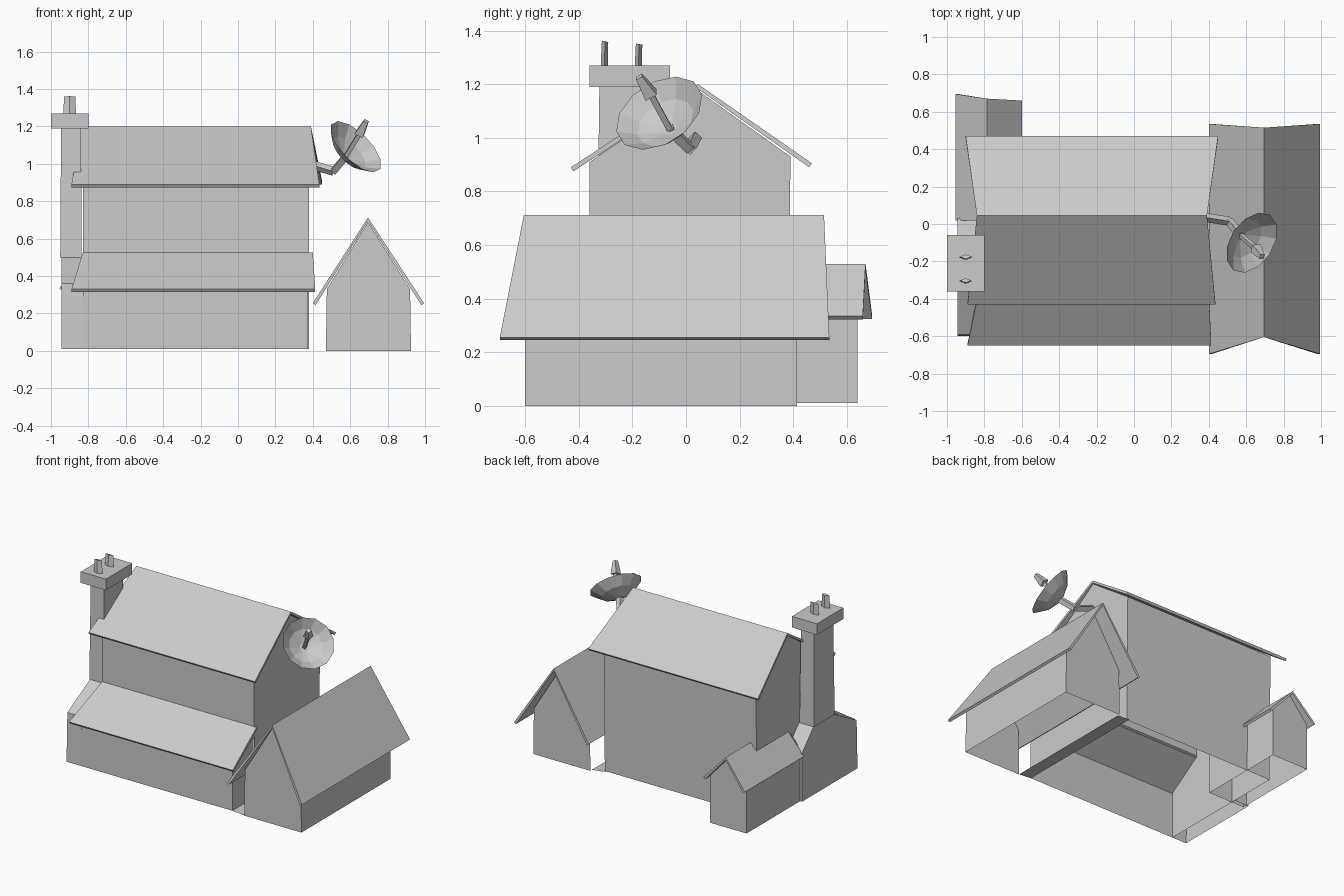
import bpy, bmesh, math
from mathutils import Vector

old = bpy.data.objects.get("Cube")
if old:
    bpy.data.objects.remove(old, do_unlink=True)

grey = bpy.data.materials.new("plain_grey")
grey.use_nodes = True
grey.diffuse_color = (0.6, 0.6, 0.6, 1)
grey.node_tree.nodes["Principled BSDF"].inputs["Base Color"].default_value = (0.6, 0.6, 0.6, 1)


def make(name, verts, faces, thick=0):
    """Flat-shaded mesh object, optionally thickened downward."""
    bm = bmesh.new()
    vs = [bm.verts.new(v) for v in verts]
    for f in faces:
        bm.faces.new([vs[i] for i in f])
    bmesh.ops.recalc_face_normals(bm, faces=bm.faces)
    bm.normal_update()
    if thick and sum(f.normal.z for f in bm.faces) < 0:
        bmesh.ops.reverse_faces(bm, faces=bm.faces)
    me = bpy.data.meshes.new(name)
    bm.to_mesh(me)
    bm.free()
    me.materials.append(grey)
    ob = bpy.data.objects.new(name, me)
    bpy.context.collection.objects.link(ob)
    if thick:
        mod = ob.modifiers.new("thickness", 'SOLIDIFY')
        mod.thickness = thick
        mod.offset = -1
    return ob


def shell(name, profile, start, end, axis, skip=()):
    """Extrude a profile along x or y, leaving out the skipped sides."""
    def place(p, t):
        return (t, p[0], p[1]) if axis == 'X' else (p[0], t, p[1])
    n = len(profile)
    verts = [place(p, t) for t in (start, end) for p in profile]
    faces = [list(range(n)), list(range(n, 2 * n))]
    for i in range(n):
        if i not in skip:
            j = (i + 1) % n
            faces.append([i, j, n + j, n + i])
    return make(name, verts, faces)


def gable_roof(name, eave_a, ridge, eave_b, thick=0.018):
    """Each argument is a pair of end points."""
    return make(name, [*eave_a, *ridge, *eave_b], [(0, 1, 3, 2), (2, 3, 5, 4)], thick)


def tapered(name, centre, size, top=1.0):
    """Box whose upper face is scaled by top."""
    x, y, z = centre
    verts = []
    for k, s in ((-0.5, 1), (0.5, top)):
        for a, b in ((-1, -1), (1, -1), (1, 1), (-1, 1)):
            verts.append((x + a * s * size[0] / 2, y + b * s * size[1] / 2, z + k * size[2]))
    sides = [(i, (i + 1) % 4, (i + 1) % 4 + 4, i + 4) for i in range(4)]
    return make(name, verts, [(0, 1, 2, 3), (4, 5, 6, 7)] + sides)


def lathe(name, base, direction, rings, sides, closed=True):
    """Rings of (distance, radius) about a line from base."""
    rot = Vector(direction).to_track_quat('Z', 'Y')
    verts, faces = [], []
    for d, r in rings:
        for i in range(sides):
            a = 2 * math.pi * i / sides
            verts.append(Vector(base) + rot @ Vector((r * math.cos(a), r * math.sin(a), d)))
    for k in range(len(rings) - 1):
        for i in range(sides):
            j = (i + 1) % sides
            faces.append((k * sides + i, k * sides + j, (k + 1) * sides + j, (k + 1) * sides + i))
    faces.append(list(range(sides)))
    if closed:
        faces.append(list(range(len(verts) - sides, len(verts))))
    return make(name, verts, faces)


def rod(name, a, b, r0, r1):
    d = Vector(b) - Vector(a)
    return lathe(name, a, d, [(0, r0), (d.length, r1)], 4)


# Main house, open underneath and toward the lean-to
shell("house_walls", [(-0.36, 0.01), (-0.36, 0.5), (-0.36, 0.91), (0.04, 1.18), (0.39, 0.93), (0.38, 0.01)],
      -0.83, 0.38, 'X', skip=(0, 2, 3, 5))
gable_roof("house_roof",
           [(-0.89, -0.43, 0.89), (0.435, -0.43, 0.89)],
           [(-0.84, 0.045, 1.2), (0.39, 0.045, 1.2)],
           [(-0.9, 0.47, 0.905), (0.45, 0.47, 0.905)])

# Lean-to along the front
shell("lean_to_walls", [(-0.6, 0.01), (-0.6, 0.34), (-0.36, 0.505), (-0.36, 0.01)],
      -0.83, 0.375, 'X', skip=(1, 2, 3))
make("lean_to_roof", [(-0.89, -0.65, 0.33), (0.413, -0.65, 0.33), (0.4, -0.36, 0.525), (-0.83, -0.36, 0.525)],
     [(0, 1, 2, 3)], 0.018)

# Gabled annex beside the house and the strip joining them
shell("annex_walls", [(0.47, 0.0), (0.475, 0.33), (0.695, 0.69), (0.92, 0.33), (0.925, 0.0)],
      -0.6, 0.415, 'Y', skip=(0, 1, 2, 4))
gable_roof("annex_roof",
           [(0.4, -0.695, 0.255), (0.4, 0.535, 0.255)],
           [(0.695, -0.605, 0.713), (0.695, 0.515, 0.713)],
           [(0.995, -0.695, 0.255), (0.995, 0.535, 0.255)])
make("floor_strip", [(0.37, -0.6, 0.01), (0.47, -0.6, 0.002), (0.47, 0.4, 0.002), (0.37, 0.39, 0.01)],
     [(0, 1, 2, 3)])

# Small shed at the rear
shell("shed_walls", [(-0.93, 0.01), (-0.93, 0.35), (-0.785, 0.51), (-0.64, 0.35), (-0.64, 0.01)],
      0.0, 0.64, 'Y', skip=(1, 2, 4))
gable_roof("shed_roof",
           [(-0.955, 0.02, 0.335), (-0.955, 0.695, 0.335)],
           [(-0.785, 0.02, 0.53), (-0.785, 0.67, 0.53)],
           [(-0.6, 0.02, 0.335), (-0.6, 0.66, 0.335)])

# Chimney: stepped base, stack, cap and pots
shell("chimney_base", [(-0.6, 0.01), (-0.59, 0.36), (-0.335, 0.5), (-0.1, 0.5), (0.03, 0.36), (0.03, 0.01)],
      -0.945, -0.83, 'X', skip=(5,))
tapered("chimney_stack", (-0.893, -0.215, 0.85), (0.115, 0.235, 0.7), 0.92)
tapered("chimney_cap", (-0.9, -0.21, 1.23), (0.2, 0.3, 0.08))
for name, y, top in (("front_chimney_pot", -0.302, 1.36), ("rear_chimney_pot", -0.175, 1.35)):
    rod(name, (-0.9, y - 0.005, 1.26), (-0.9, y + 0.002, top), 0.034, 0.03)
    bpy.data.objects[name].scale = (1, 1, 1)
for name in ("front_chimney_pot", "rear_chimney_pot"):
    # Pots are narrow front to back
    me = bpy.data.objects[name].data
    mid = sum(v.co.y for v in me.vertices) / len(me.vertices)
    for v in me.vertices:
        v.co.y = mid + (v.co.y - mid) * 0.4

# Dish with feed arm and wall bracket
axis = Vector((0.64, -0.42, 0.64)).normalized()
vertex = Vector((0.63, -0.1, 1.092)) - axis * 0.09
lathe("dish", vertex, axis, [(0, 0.03), (0.035, 0.115), (0.09, 0.178)], 12, closed=False)
neck = (0.65, -0.13, 1.16)
rod("feed_arm", vertex, neck, 0.016, 0.016)
rod("feed_head", neck, (0.685, -0.175, 1.228), 0.034, 0.018)
elbow = (0.51, 0.015, 0.96)
rod("wall_bracket", (0.38, 0.035, 1.0), elbow, 0.024, 0.024)
rod("dish_mount", elbow, vertex, 0.024, 0.024)
